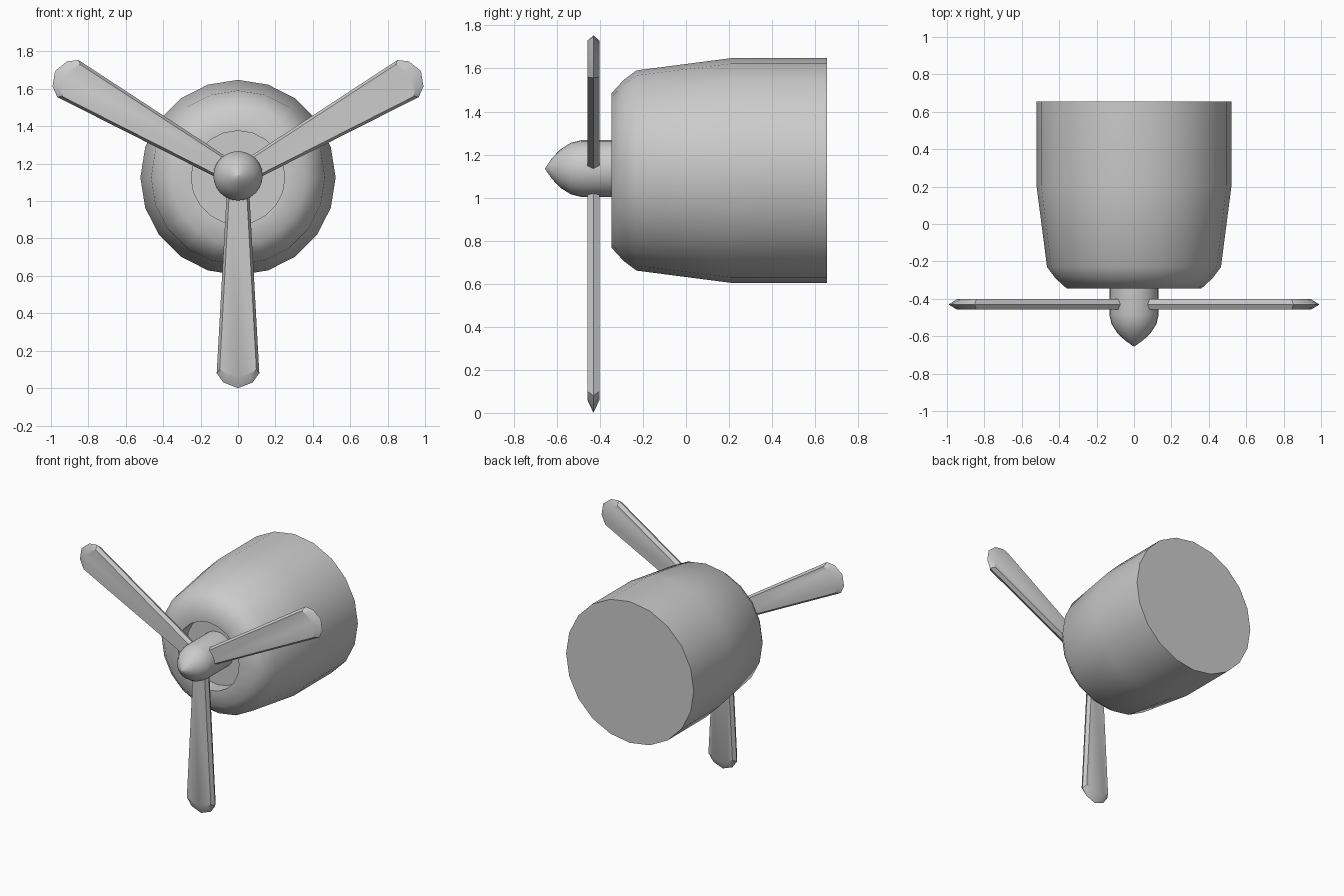
import bpy, bmesh, math
from mathutils import Matrix, Vector

if "Cube" in bpy.data.objects:
    bpy.data.objects.remove(bpy.data.objects["Cube"])

CZ = 1.13  # height of the propeller axis


def finish(name, bm, angle):
    bmesh.ops.remove_doubles(bm, verts=bm.verts, dist=1e-5)
    bmesh.ops.recalc_face_normals(bm, faces=bm.faces)
    me = bpy.data.meshes.new(name)
    bm.to_mesh(me)
    bm.free()
    ob = bpy.data.objects.new(name, me)
    bpy.context.collection.objects.link(ob)
    bpy.ops.object.select_all(action='DESELECT')
    bpy.context.view_layer.objects.active = ob
    ob.select_set(True)
    bpy.ops.object.shade_smooth_by_angle(angle=math.radians(angle))
    return ob


def bridge(bm, a, b):
    n = len(a)
    for i in range(n):
        j = (i + 1) % n
        bm.faces.new((a[i], a[j], b[j], b[i]))


def lathe(name, profile, sides, z, angle=60):
    """Closed solid turned about the y axis from (y, radius) points."""
    bm = bmesh.new()
    rings = []
    for y, r in profile:
        rings.append([bm.verts.new((r * math.cos(2 * math.pi * i / sides), y,
                                    z + r * math.sin(2 * math.pi * i / sides)))
                      for i in range(sides)])
    for a, b in zip(rings, rings[1:]):
        bridge(bm, a, b)
    bm.faces.new(rings[0])
    bm.faces.new(rings[-1])
    return finish(name, bm, angle)


# Engine cowling: recessed front intake, rounded lip, tapered then straight sides
lathe("engine_cowling",
      [(-0.24, 0.25), (-0.345, 0.25), (-0.345, 0.36), (-0.29, 0.42),
       (-0.23, 0.465), (0.21, 0.522), (0.655, 0.522)], 20, 1.126)

# Spinner with its shaft running back into the intake
lathe("spinner_hub",
      [(-0.655, 0.001), (-0.625, 0.045), (-0.585, 0.088), (-0.535, 0.12),
       (-0.485, 0.132), (-0.23, 0.132)], 24, 1.135)

# Blade half outlines (distance from axis, half width): edge and raised face
EDGE = [(0.06, 0.045), (0.08, 0.06), (1.05, 0.114), (1.10, 0.078), (1.13, 0)]
FACE = [(0.075, 0.035), (0.09, 0.047), (1.03, 0.098), (1.055, 0.065), (1.07, 0)]


def loop(bm, half, y, rot):
    pts = half + [(s, -w) for s, w in reversed(half[:-1])]
    return [bm.verts.new(rot @ Vector((w, y, -s)) + Vector((0, -0.43, CZ)))
            for s, w in pts]


# Three propeller blades, 120 degrees apart
for k, name in enumerate(("blade_lower", "blade_right", "blade_left")):
    rot = Matrix.Rotation(-k * 2 * math.pi / 3, 3, 'Y')
    bm = bmesh.new()
    front = loop(bm, FACE, -0.028, rot)
    mid = loop(bm, EDGE, 0, rot)
    back = loop(bm, FACE, 0.028, rot)
    bridge(bm, front, mid)
    bridge(bm, mid, back)
    bm.faces.new(front)
    bm.faces.new(back)
    finish(name, bm, 30)
